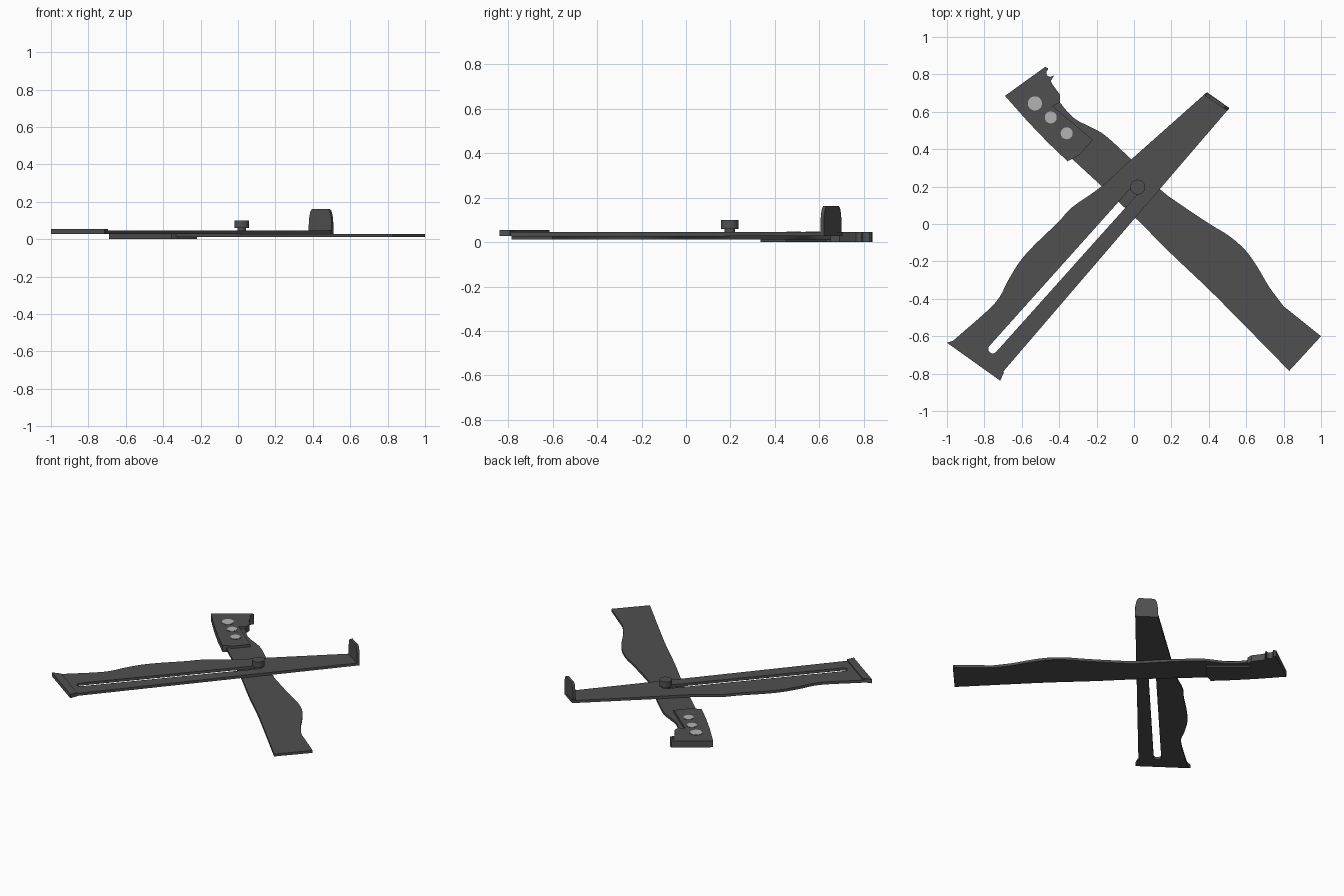
import bpy, bmesh, math
from mathutils import Vector

if "Cube" in bpy.data.objects:
    bpy.data.objects.remove(bpy.data.objects["Cube"])


def material(name, v):
    m = bpy.data.materials.new(name)
    m.diffuse_color = (v, v, v, 1)
    m.use_nodes = True
    m.node_tree.nodes["Principled BSDF"].inputs["Base Color"].default_value = m.diffuse_color
    return m


DARK = material("dark_grey", 0.08)
LIGHT = material("light_grey", 0.45)


def smooth(pts, n=4):
    """Catmull-Rom curve through the points."""
    p = [Vector(q) for q in pts]
    p = [2 * p[0] - p[1]] + p + [2 * p[-1] - p[-2]]
    out = []
    for a, b, c, d in zip(p, p[1:], p[2:], p[3:]):
        for i in range(n):
            t = i / n
            out.append(0.5 * (2 * b + (c - a) * t + (2 * a - 5 * b + 4 * c - d) * t * t
                              + (3 * b - a - 3 * c + d) * t ** 3))
    return [tuple(q) for q in out + [p[-2]]]


def plate(name, loops, z0, z1):
    """Flat plate from 2D loops; later loops are holes."""
    cu = bpy.data.curves.new(name, 'CURVE')
    cu.dimensions, cu.fill_mode = '2D', 'BOTH'
    cu.extrude = (z1 - z0) / 2
    for loop in loops:
        s = cu.splines.new('POLY')
        s.points.add(len(loop) - 1)
        for pt, q in zip(s.points, loop):
            pt.co = (q[0], q[1], 0, 1)
        s.use_cyclic_u = True
    ob = bpy.data.objects.new(name, cu)
    bpy.context.collection.objects.link(ob)
    ob.location.z = (z0 + z1) / 2
    bpy.ops.object.select_all(action='DESELECT')
    ob.select_set(True)
    bpy.context.view_layer.objects.active = ob
    bpy.ops.object.convert(target='MESH')
    ob = bpy.context.object
    ob.data.materials.clear()
    ob.data.materials.append(DARK)
    bm = bmesh.new()
    bm.from_mesh(ob.data)
    bmesh.ops.remove_doubles(bm, verts=bm.verts, dist=1e-5)
    bmesh.ops.recalc_face_normals(bm, faces=bm.faces)
    bm.to_mesh(ob.data)
    bm.free()
    bpy.ops.object.shade_smooth_by_angle(angle=math.radians(25))
    return ob


def disc(name, x, y, r, z0, z1, mat):
    bpy.ops.mesh.primitive_cylinder_add(vertices=32, radius=r, depth=z1 - z0,
                                        location=(x, y, (z0 + z1) / 2))
    ob = bpy.context.object
    ob.name = name
    ob.data.materials.append(mat)
    bpy.ops.object.shade_smooth_by_angle(angle=math.radians(40))


# lower arm
wavy = smooth([(0.80, -0.44), (0.725, -0.34), (0.66, -0.23), (0.595, -0.14), (0.51, -0.065),
               (0.405, 0.0), (0.255, 0.10), (0.14, 0.185), (-0.015, 0.345), (-0.15, 0.47),
               (-0.225, 0.515), (-0.305, 0.555), (-0.355, 0.60), (-0.40, 0.655)])
lower = smooth([(-0.17, 0.20), (0.005, 0.035), (0.20, -0.16), (0.39, -0.34),
                (0.545, -0.495), (0.80, -0.755)])
plate("lower_arm", [[(1.0, -0.60)] + wavy + [(-0.50, 0.60), (-0.355, 0.37)]
                    + lower + [(0.83, -0.785)]], 0.011, 0.028)

# handle block with a small notched hook at its end
notch = [(-0.448 + 0.021 * math.cos(a), 0.808 + 0.021 * math.sin(a))
         for a in (math.radians(120 + i * 25) for i in range(9))]
plate("handle_block", [[(-0.69, 0.685), (-0.475, 0.84), (-0.46, 0.833)] + notch
                       + [(-0.43, 0.79), (-0.445, 0.765), (-0.435, 0.745), (-0.395, 0.69),
                          (-0.395, 0.65), (-0.435, 0.63), (-0.22, 0.45), (-0.29, 0.37),
                          (-0.355, 0.335), (-0.46, 0.435), (-0.57, 0.55)]], 0.0, 0.045)
for i, (x, y, r) in enumerate([(-0.53, 0.645, 0.042), (-0.445, 0.57, 0.036),
                               (-0.36, 0.485, 0.036)]):
    disc(f"button_rim_{i}", x, y, r, 0.04, 0.0465, DARK)
    disc(f"button_{i}", x, y, r - 0.004, 0.04, 0.0475, LIGHT)

# slotted upper arm
edge = smooth([(-0.015, 0.345), (-0.175, 0.20), (-0.33, 0.09), (-0.405, 0.01), (-0.53, -0.11),
               (-0.61, -0.20), (-0.675, -0.305), (-0.745, -0.425), (-0.945, -0.605)])
A, B = Vector((0.02, 0.197)), Vector((-0.755, -0.668))
ang = math.atan2(A.y - B.y, A.x - B.x)
slot = []
for c, start in ((A, ang - math.pi / 2), (B, ang + math.pi / 2)):
    slot += [(c.x + 0.024 * math.cos(start + math.pi * k / 10),
              c.y + 0.024 * math.sin(start + math.pi * k / 10)) for k in range(11)]
plate("slotted_arm", [[(0.39, 0.705)] + edge + [(-0.98, -0.635), (-0.715, -0.825),
                                               (-0.70, -0.79), (0.51, 0.62)], slot], 0.028, 0.046)

# raised end bar
plate("end_bar", [[(-1.0, -0.635), (-0.715, -0.838), (-0.695, -0.792), (-0.94, -0.615)]],
      0.027, 0.054)

# upright rounded tab across the arm tip
P, Q = Vector((0.388, 0.70, 0)), Vector((0.51, 0.62, 0))
mid, side = (P + Q) / 2, (Q - P) / 2
back = Vector((side.y, -side.x, 0)).normalized() * 0.018
prof = smooth([(1, 0.075), (0.96, 0.115), (0.84, 0.15), (0.66, 0.163)], 3)
prof = [(1, 0.028)] + prof + [(-s, z) for s, z in reversed(prof)] + [(-1, 0.028)]
bm = bmesh.new()
f = bm.faces.new([bm.verts.new(mid + side * s + Vector((0, 0, z))) for s, z in prof])
ext = bmesh.ops.extrude_face_region(bm, geom=[f])
bmesh.ops.translate(bm, vec=back, verts=[v for v in ext['geom']
                                         if isinstance(v, bmesh.types.BMVert)])
bmesh.ops.recalc_face_normals(bm, faces=bm.faces)
me = bpy.data.meshes.new("end_tab")
bm.to_mesh(me)
bm.free()
me.materials.append(DARK)
bpy.context.collection.objects.link(bpy.data.objects.new("end_tab", me))

# clamp knob
disc("knob_shaft", A.x, A.y, 0.024, 0.02, 0.065, DARK)
disc("knob_head", A.x, A.y, 0.04, 0.06, 0.10, DARK)
